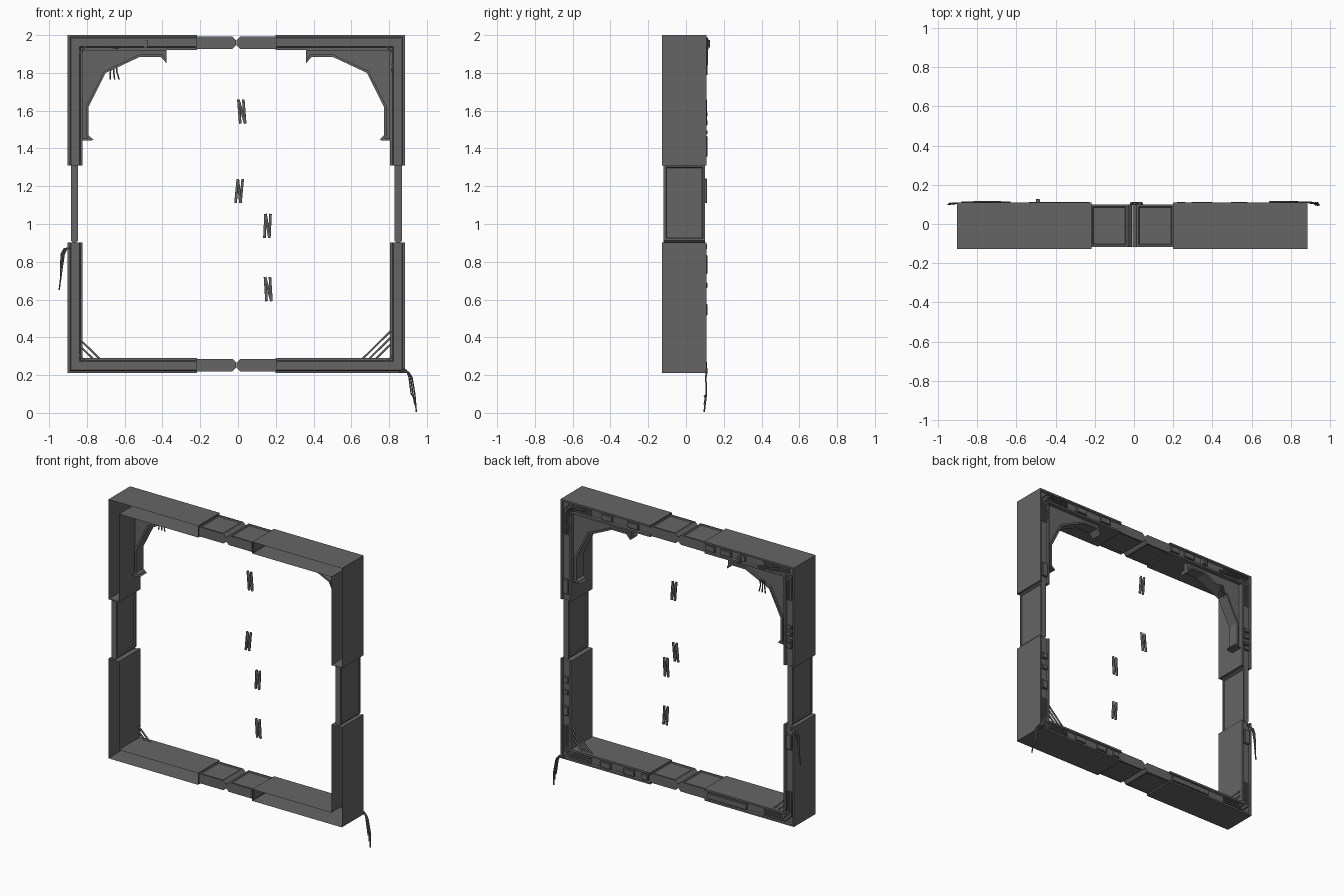
import bpy, bmesh
from mathutils import Matrix, Vector

if "Cube" in bpy.data.objects:
    bpy.data.objects.remove(bpy.data.objects["Cube"])

CX, CZ = -0.009, 1.106          # centre of the frame opening

DARK = bpy.data.materials.new("dark_metal")
DARK.diffuse_color = (0.13, 0.13, 0.13, 1)
DARK.use_nodes = True
DARK.node_tree.nodes["Principled BSDF"].inputs["Base Color"].default_value = DARK.diffuse_color


def finish(bm, name):
    bmesh.ops.recalc_face_normals(bm, faces=bm.faces)
    me = bpy.data.meshes.new(name)
    bm.to_mesh(me)
    bm.free()
    me.materials.append(DARK)
    ob = bpy.data.objects.new(name, me)
    bpy.context.collection.objects.link(ob)
    return ob


def box(name, x0, x1, y0, y1, z0, z1, bevel=0.003):
    bm = bmesh.new()
    bmesh.ops.create_cube(bm, size=1)
    for v in bm.verts:
        v.co = Vector(((x0 + x1) / 2 + v.co.x * (x1 - x0),
                       (y0 + y1) / 2 + v.co.y * (y1 - y0),
                       (z0 + z1) / 2 + v.co.z * (z1 - z0)))
    bmesh.ops.bevel(bm, geom=[e for e in bm.edges if all(v.co.y > y1 - 1e-4 for v in e.verts)],
                    offset=bevel, segments=1, affect='EDGES')
    return finish(bm, name)


def tube(name, pts, r=0.004):
    cu = bpy.data.curves.new(name, 'CURVE')
    cu.dimensions = '3D'
    cu.bevel_depth, cu.bevel_resolution, cu.use_fill_caps = r, 1, True
    sp = cu.splines.new('POLY')
    sp.points.add(len(pts) - 1)
    for p, c in zip(sp.points, pts):
        p.co = (*c, 1)
    cu.materials.append(DARK)
    ob = bpy.data.objects.new(name, cu)
    bpy.context.collection.objects.link(ob)
    return ob


# Corner channels: open at the front, rimmed recess at the back
SECTION = [(0, -.128), (0, .109), (.012, .109), (.017, .098), (.062, .098),
           (.067, .109), (.08, .109), (.08, -.128)]


def corner(name, sx, sz):
    bm = bmesh.new()
    rows = []
    for d, y in SECTION:
        u, w = .893 - d, .895 - d
        rows.append([bm.verts.new((CX + sx * a, y, CZ + sz * b))
                     for a, b in ((.207, w), (u, w), (u, .205))])
    for a, b in zip(rows, rows[1:]):
        for i in range(2):
            bm.faces.new((a[i], a[i + 1], b[i + 1], b[i]))
    for i in (0, 2):
        bm.faces.new([r[i] for r in rows])
    finish(bm, name)


# Telescoping links between corners, with recessed panels and a tapered tip
def link(name, length, thick, base, direction, normal):
    bm = bmesh.new()
    bmesh.ops.create_cube(bm, size=1)
    for v in bm.verts:
        v.co = Vector((v.co.x * length + length / 2, v.co.y * .218 - .009, v.co.z * thick))
    tip = [e for e in bm.edges if all(v.co.x > length - 1e-4 for v in e.verts)
           and abs(e.verts[0].co.y - e.verts[1].co.y) > .1]
    bmesh.ops.bevel(bm, geom=tip, offset=thick * .3, segments=1, affect='EDGES')
    bm.normal_update()
    panels = [f for f in bm.faces if abs(f.normal.z) > .9]
    bmesh.ops.inset_individual(bm, faces=panels, thickness=.016, depth=0)
    bmesh.ops.inset_individual(bm, faces=panels, thickness=.006, depth=-.006)
    ob = finish(bm, name)
    d, n = Vector(direction), Vector(normal)
    m = Matrix((d, (0, 1, 0), n)).transposed().to_4x4()
    m.translation = base
    ob.data.transform(m)
    if m.determinant() < 0:
        ob.data.flip_normals()


# Service plates (centre, half length) along the recessed back of each corner
PLATES_H = {"upper_left": ((.25, .035), (.37, .04), (.50, .02)),
            "upper_right": ((.34, .04), (.54, .04)),
            "lower_left": ((.38, .15),),
            "lower_right": ((.25, .025), (.37, .04), (.55, .04))}
PLATES_V = {"upper_left": ((.345, .014), (.38, .01), (.43, .014), (.475, .012)),
            "upper_right": ((.30, .05),),
            "lower_left": ((.32, .05),),
            "lower_right": ((.345, .02), (.43, .014), (.56, .03))}

for sx, side in ((-1, "left"), (1, "right")):
    for sz, lvl in ((1, "upper"), (-1, "lower")):
        tag = f"{lvl}_{side}"
        corner("corner_channel_" + tag, sx, sz)
        link("cross_link_" + tag, .213, .066, (CX + sx * .214, 0, CZ + sz * .853),
             (-sx, 0, 0), (0, 0, sz))
        for i, (c, h) in enumerate(PLATES_H[tag]):
            z = CZ + sz * .856
            box(f"plate_h_{tag}_{i}", CX + sx * c - h, CX + sx * c + h,
                .095, .111, z - .02, z + .02)
        for i, (c, h) in enumerate(PLATES_V[tag]):
            x = CX + sx * .854
            box(f"plate_v_{tag}_{i}", x - .02, x + .02,
                .095, .114, CZ + sz * c - h, CZ + sz * c + h)
        # Concentric piping bends on the back of each corner
        for i in range(3):
            o = .022 + .017 * i
            u, w = .893 - o, .895 - o
            k = .045
            tube(f"pipe_bend_{tag}_{i}",
                 [(CX + sx * a, .103, CZ + sz * b) for a, b in
                  ((.66, w), (u - k, w), (u, w - k), (u, .66))], .005)
    link("side_link_" + side, .412, .038, (CX + sx * .857, 0, 1.312), (0, 0, -1), (sx, 0, 0))

    # Arched bracket web in the upper corner, with a wider rib along the arch
    arch = [(.37, 1.852), (.40, 1.885), (.51, 1.885), (.692, 1.80), (.782, 1.62),
            (.782, 1.47), (.755, 1.444)]
    inner = [(.37, 1.865), (.39, 1.897), (.514, 1.897), (.70, 1.81), (.795, 1.623),
             (.795, 1.465), (.775, 1.45)]
    outer = [(.37, 1.922), (.39, 1.922), (.514, 1.922), (.814, 1.922), (.814, 1.623),
             (.814, 1.465), (.814, 1.442)]
    for name, a, b, y0, y1 in (("bracket_rib_", arch, inner, .015, .095),
                               ("bracket_web_", inner, outer, .05, .08)):
        bm = bmesh.new()
        loops = [[bm.verts.new((CX + sx * p[0], y, p[1])) for p in line]
                 for line, y in ((a, y0), (a, y1), (b, y1), (b, y0))]
        for k in range(4):
            p, q = loops[k], loops[(k + 1) % 4]
            for i in range(6):
                bm.faces.new((p[i], p[i + 1], q[i + 1], q[i]))
        for i in (0, 6):
            bm.faces.new([l[i] for l in loops])
        finish(bm, name + side)
    # Bracket end foot
    box("bracket_foot_" + side, min(CX + sx * .765, CX + sx * .815),
        max(CX + sx * .765, CX + sx * .815), .015, .095, 1.442, 1.455)

# Diagonal rods in the lower corners
for sx, lengths in ((-1, (.055, .09)), (1, (.075, .11, .145))):
    for i, l in enumerate(lengths):
        tube(f"corner_rod_{'left' if sx < 0 else 'right'}_{i}",
             [(CX + sx * (.815 - l), .085, .288), (CX + sx * .817, .085, .288 + l)], .006)

# Latch block standing proud of the top edge
box("latch_block", -.50, -.48, .09, .128, 1.935, 1.975)

# Zigzag springs floating in the opening, the lower two at mid depth
for i, (x, y, z, lean) in enumerate(((.02, .104, 1.595, .005), (.006, .104, 1.175, -.006),
                                     (.156, -.006, .99, -.003), (.16, -.006, .655, .004))):
    pts = [(-.013 + lean, -.064), (-.013 - lean, .064), (.013 + lean, -.064), (.013 - lean, .064)]
    for k in range(3):
        (a, b), (c, d) = pts[k], pts[k + 1]
        tube(f"spring_{i}_{k}", [(x + a, y, z + b), (x + c, y, z + d)], .008)

# Loose hanging cables
for i in range(3):
    s = .008 * i
    tube(f"cable_left_{i}", [(-.87, .106, .89 - s), (-.905 - s, .106, .87), (-.92 - s, .102, .84),
                             (-.932 - s / 2, .105, .76), (-.947 - s * .3 + s, .1, .65 + 5 * s)], .004)
    tube(f"cable_right_{i}", [(.85, .110, .235 - s), (.89 + s, .110, .228 - s), (.905 + s, .105, .19),
                              (.917 + s * 1.2, .108, .10), (.928 + s, .096, .084 - 5 * s)], .004)
    tube(f"cable_bracket_{i}", [(-.67 + 2 * s, .1, 1.85), (-.675 + 2 * s, .105, 1.81),
                                (-.677 + 3 * s, .1, 1.765)], .004)
    tube(f"cable_top_right_{i}", [(.69, .112, 1.985 - s), (.78 - s, .114, 1.978 - s),
                                  (.825 - s, .114, 1.945 - s), (.838 - s, .112, 1.88),
                                  (.832 - s, .11, 1.79 + s)], .004)
    tube(f"cable_top_left_{i}", [(-.87, .11, 1.98 - s), (-.77, .114, 1.972 - s),
                                 (-.70, .113, 1.955 - s), (-.63, .11, 1.945 - s)], .004)
